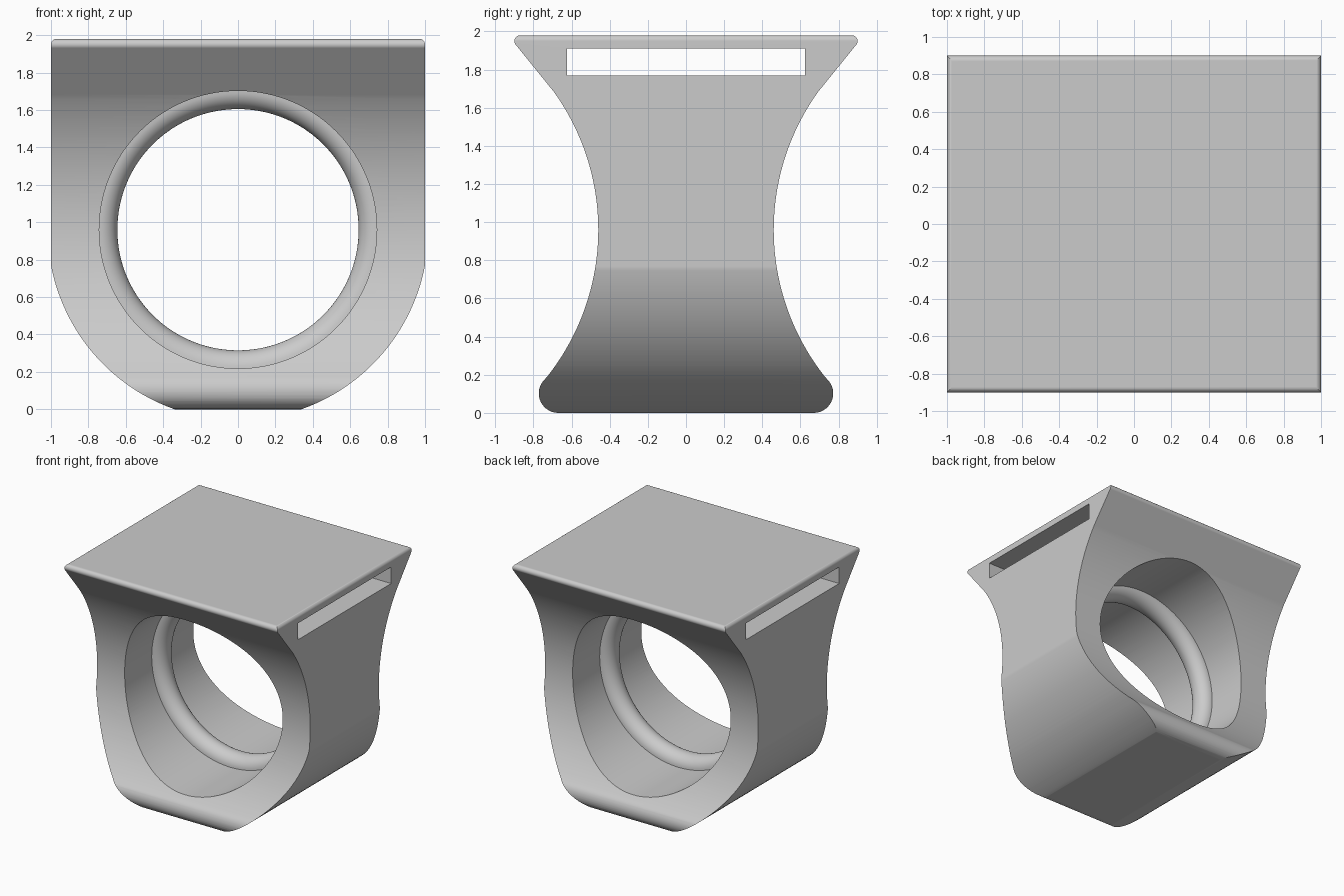
import bpy, bmesh, math

old = bpy.data.objects.get("Cube")
if old:
    bpy.data.objects.remove(old, do_unlink=True)

AXIS_Z = 0.96      # height of the finger hole axis
BORE = 0.742
BEAD = 0.097

grey = bpy.data.materials.new("plain_grey")
grey.use_nodes = True
colour = (0.6, 0.6, 0.6, 1)
grey.diffuse_color = colour
grey.node_tree.nodes["Principled BSDF"].inputs["Base Color"].default_value = colour


def arc(cx, cy, r, start, end, steps):
    """Points on an arc, angles in degrees."""
    angles = [math.radians(start + (end - start) * i / steps) for i in range(steps + 1)]
    return [(cx + r * math.cos(a), cy + r * math.sin(a)) for a in angles]


def mirrored(half):
    """Close a right-hand outline with its left-hand mirror image."""
    return half + [(-u, v) for u, v in reversed(half) if abs(u) > 1e-5]


def loft(name, sections):
    """Solid through a row of sections with equal point counts."""
    bm = bmesh.new()
    rings = [[bm.verts.new(p) for p in s] for s in sections]
    for a, b in zip(rings, rings[1:]):
        for i in range(len(a)):
            j = (i + 1) % len(a)
            bm.faces.new((a[i], a[j], b[j], b[i]))
    bm.faces.new(rings[0])
    bm.faces.new(rings[-1])
    bmesh.ops.recalc_face_normals(bm, faces=bm.faces)
    mesh = bpy.data.meshes.new(name)
    bm.to_mesh(mesh)
    bm.free()
    mesh.materials.append(grey)
    obj = bpy.data.objects.new(name, mesh)
    bpy.context.collection.objects.link(obj)
    return obj


def combine(target, tool, operation):
    """Apply a boolean and discard the tool."""
    mod = target.modifiers.new(operation.lower(), 'BOOLEAN')
    mod.operation = operation
    mod.solver = 'EXACT'
    mod.object = tool
    bpy.context.view_layer.objects.active = target
    bpy.ops.object.modifier_apply(modifier=mod.name)
    bpy.data.objects.remove(tool, do_unlink=True)


# Waisted side outline: rounded foot, concave flank, flared rounded top
side = mirrored(
    arc(0.67, 0.102, 0.102, -90, 39.8, 14)
    + arc(1.70, AXIS_Z, 1.24, 219.8, 144.3, 48)[1:]
    + arc(0.87, 1.95, 0.03, -38, 90, 8))
body = loft("ring_body", [[(x, y, z) for y, z in side] for x in (-1.1, 1.1)])

# Front outline: round underside, straight shoulders, softened top edges
front = mirrored(
    arc(0, AXIS_Z, 1.018, -90, -10.8, 40)
    + arc(0.97, 1.9505, 0.03, 0, 90, 6))
shape = loft("front_outline", [[(x, y, z) for x, z in front] for y in (-1.1, 1.1)])
combine(body, shape, 'INTERSECT')

# Finger hole, leaving a half-round bead around the middle
profile = [(BORE, -1.2)]
profile += [(BORE - r, y) for y, r in arc(0, 0, BEAD, 180, 0, 20)]
profile += [(BORE, 1.2)]
hole = loft("finger_hole", [
    [(x, y, z) for x, z in arc(0, AXIS_Z, r, 0, 357.5, 143)] for r, y in profile])
combine(body, hole, 'DIFFERENCE')

# Slot through the flared top
slot = [(-0.625, 1.77), (0.625, 1.77), (0.625, 1.91), (-0.625, 1.91)]
cutter = loft("slot", [[(x, y, z) for y, z in slot] for x in (-1.2, 1.2)])
combine(body, cutter, 'DIFFERENCE')

# Smooth curves, crisp edges
bpy.ops.object.select_all(action='DESELECT')
body.select_set(True)
bpy.context.view_layer.objects.active = body
bpy.ops.object.shade_smooth_by_angle(angle=math.radians(25))
weighted = body.modifiers.new("weighted_normals", 'WEIGHTED_NORMAL')
weighted.keep_sharp = True
